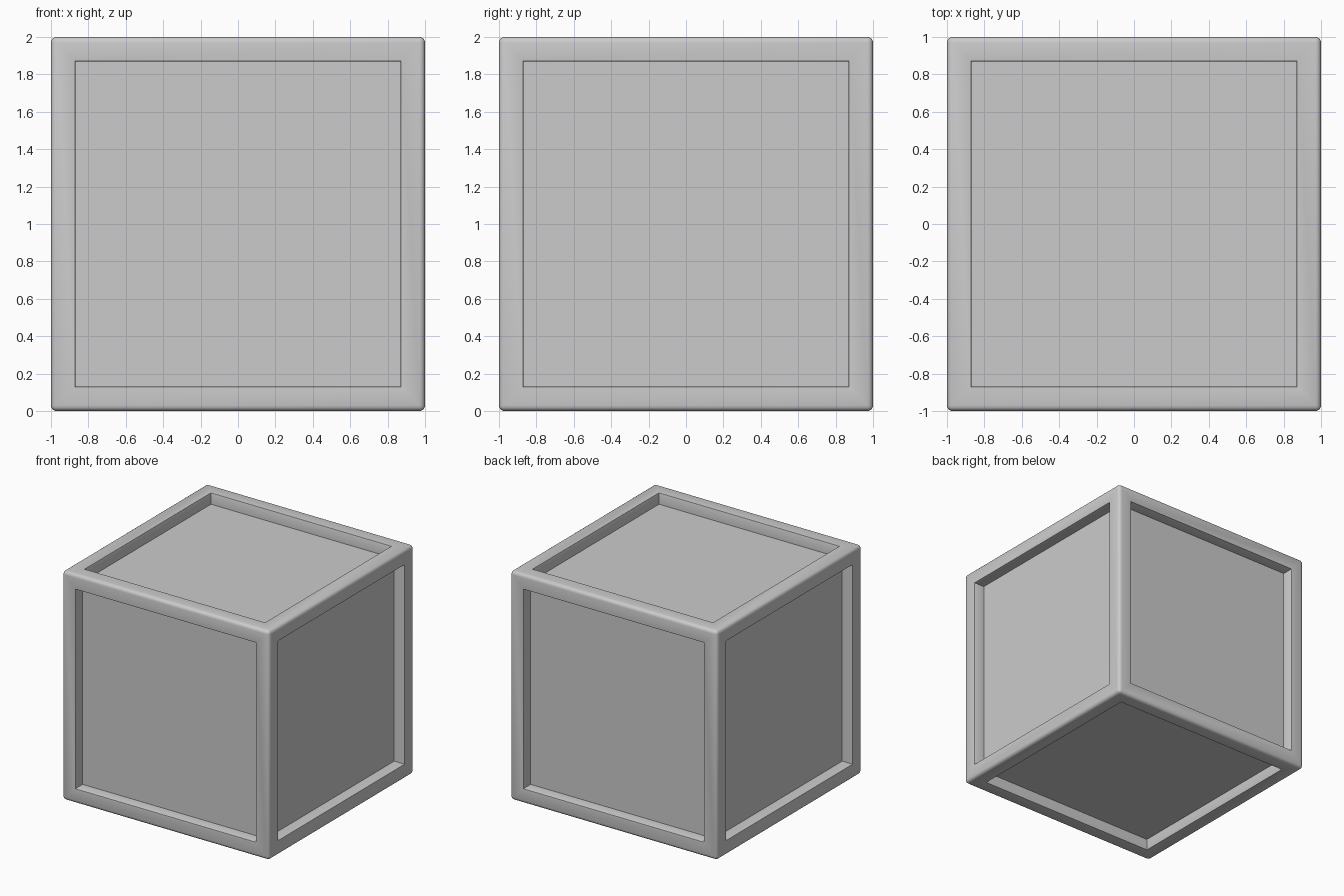
import bpy, bmesh
from mathutils import Matrix

if "Cube" in bpy.data.objects:
    bpy.data.objects.remove(bpy.data.objects["Cube"])

HALF, RIM, DEPTH = 1.0, 0.13, 0.10

bm = bmesh.new()
bmesh.ops.create_cube(bm, size=2 * HALF)

# Frame border on every side, then push each panel inward
panels = list(bm.faces)
bmesh.ops.inset_individual(bm, faces=panels, thickness=RIM, use_even_offset=True)
for panel in panels:
    n = panel.normal.copy()
    ext = bmesh.ops.extrude_discrete_faces(bm, faces=[panel])["faces"][0]
    bmesh.ops.translate(bm, verts=list(ext.verts), vec=-n * DEPTH)


def is_outer(v):
    return all(abs(abs(c) - HALF) < 1e-4 for c in v.co)


def is_rim(v):
    return sorted(round(abs(c), 3) for c in v.co) == [HALF - RIM, HALF - RIM, HALF]


# Rounded outer edges and a fine softening of the opening edges
outer = [e for e in bm.edges if all(is_outer(v) for v in e.verts)]
bmesh.ops.bevel(bm, geom=outer, offset=0.03, segments=4, profile=0.5,
                affect='EDGES', clamp_overlap=True)
rim = [e for e in bm.edges if all(is_rim(v) for v in e.verts)]
bmesh.ops.bevel(bm, geom=rim, offset=0.006, segments=2, profile=0.5,
                affect='EDGES', clamp_overlap=True)

bmesh.ops.recalc_face_normals(bm, faces=bm.faces)
bmesh.ops.transform(bm, matrix=Matrix.Translation((0, 0, HALF)), verts=bm.verts)

mesh = bpy.data.meshes.new("panelled_crate")
bm.to_mesh(mesh)
bm.free()
crate = bpy.data.objects.new("panelled_crate", mesh)
bpy.context.collection.objects.link(crate)
bpy.context.view_layer.objects.active = crate
crate.select_set(True)
bpy.ops.object.shade_smooth_by_angle()
